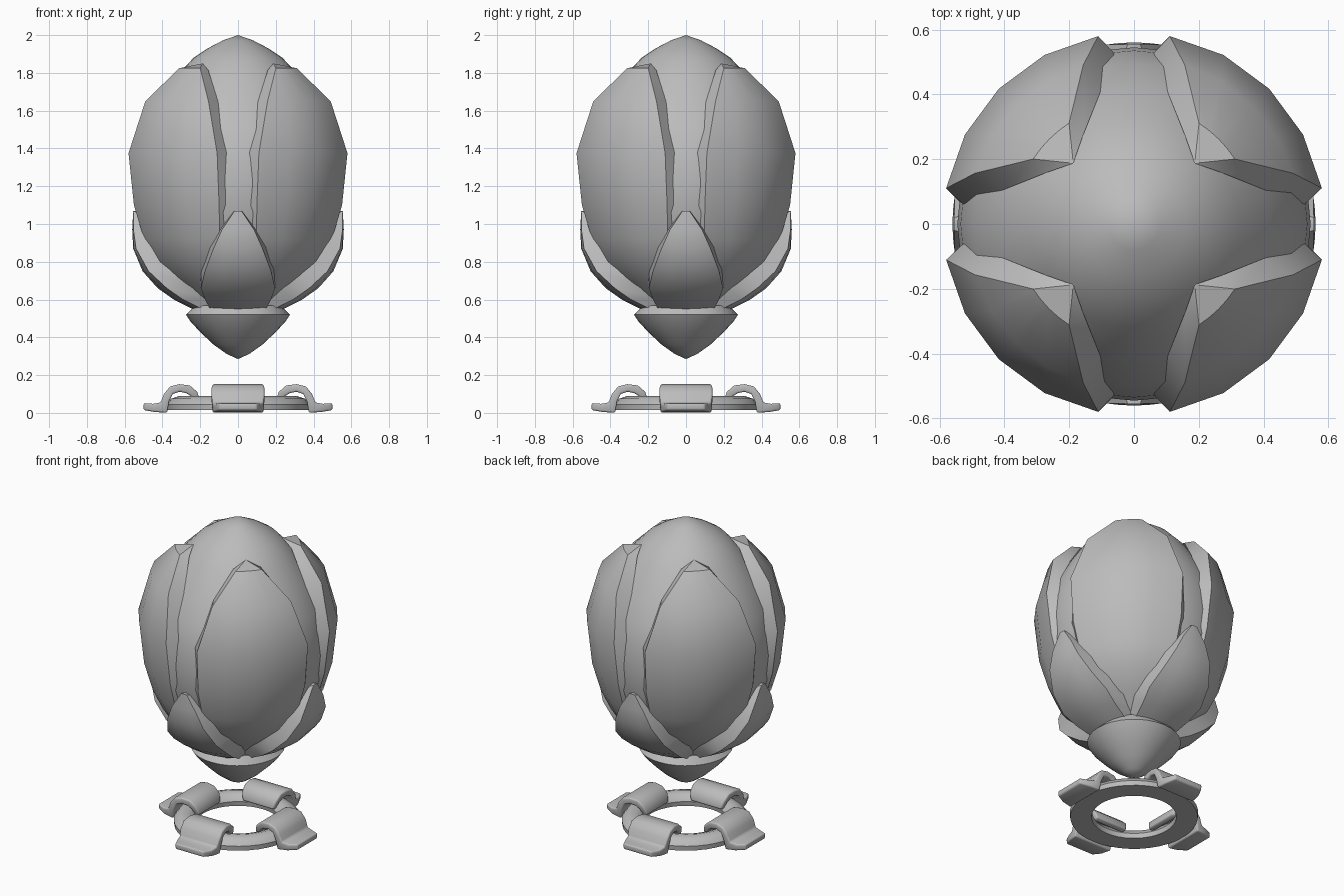
import bpy, bmesh, math
from mathutils import Vector

if "Cube" in bpy.data.objects:
    bpy.data.objects.remove(bpy.data.objects["Cube"])

grey = bpy.data.materials.new("grey")
grey.diffuse_color = (0.5, 0.5, 0.5, 1)
grey.use_nodes = True
grey.node_tree.nodes["Principled BSDF"].inputs["Base Color"].default_value = grey.diffuse_color


def polar(r, deg, z):
    a = math.radians(deg)
    return Vector((r * math.cos(a), r * math.sin(a), z))


def finish(bm, name, angle=30, bevel=0):
    bmesh.ops.remove_doubles(bm, verts=bm.verts, dist=1e-5)
    bmesh.ops.recalc_face_normals(bm, faces=bm.faces)
    me = bpy.data.meshes.new(name)
    bm.to_mesh(me)
    bm.free()
    me.materials.append(grey)
    ob = bpy.data.objects.new(name, me)
    bpy.context.collection.objects.link(ob)
    bpy.ops.object.select_all(action='DESELECT')
    ob.select_set(True)
    bpy.context.view_layer.objects.active = ob
    if bevel:
        m = ob.modifiers.new("rounding", 'BEVEL')
        m.width, m.segments, m.limit_method = bevel, 3, 'ANGLE'
        m.angle_limit = math.radians(50)
        bpy.ops.object.modifier_apply(modifier=m.name)
    bpy.ops.object.shade_smooth_by_angle(angle=math.radians(angle))
    return ob


def revolve(name, profile, n, angle=30, closed=False, wave=None):
    """Lathe an (r, z) profile; wave adds height by angle to given rows."""
    bm = bmesh.new()
    rings = []
    for i, (r, z) in enumerate(profile):
        ring = []
        for k in range(n):
            deg = 360 * k / n
            dz = wave(i, math.radians(deg)) if wave else 0
            ring.append(bm.verts.new(polar(r, deg, z + dz)))
        rings.append(ring)
    if closed:
        rings.append(rings[0])
    for a, b in zip(rings, rings[1:]):
        for k in range(n):
            j = (k + 1) % n
            bm.faces.new((a[k], a[j], b[j], b[k]))
    return finish(bm, name, angle)


def petal(name, centre, rows, tip):
    """Curved shell with a sloping lip; rows = z, r, half angle, lip z, r, half angle."""
    bm = bmesh.new()
    grid = []
    for z, r, a, zi, ri, ai in rows:
        pts = [polar(ri, centre - ai, zi)]
        pts += [polar(r, centre + a * t / 2, z) for t in range(-2, 3)]
        pts.append(polar(ri, centre + ai, zi))
        grid.append([bm.verts.new(p) for p in pts])
    for a, b in zip(grid, grid[1:]):
        for k in range(6):
            bm.faces.new((a[k], a[k + 1], b[k + 1], b[k]))
    top = bm.verts.new(polar(tip[0], centre, tip[1]))
    first = grid[0]
    bm.faces.new((top, first[1], first[0]))
    bm.faces.new([top] + first[1:6][::-1])
    bm.faces.new((top, first[6], first[5]))
    return finish(bm, name, 27)


# Inner egg
revolve("inner_bud", [(0, 2.0), (.08, 1.972), (.16, 1.93), (.235, 1.88), (.32, 1.79),
                      (.42, 1.64), (.495, 1.5), (.535, 1.36), (.545, 1.22), (.535, 1.06),
                      (.49, .92), (.4, .77), (.28, .64), (.16, .55), (0, .52)], 32)

# Four large diagonal petals and four small lower petals
large = [(1.825, .37, 12.2, 1.815, .315, 15), (1.65, .515, 27.3, 1.65, .415, 30.2),
         (1.375, .59, 34.2, 1.375, .53, 38.4), (1.1, .56, 34.7, 1.1, .525, 39.2),
         (.92, .507, 34, .92, .475, 39), (.8, .45, 31, .8, .41, 35),
         (.68, .335, 26, .68, .3, 30), (.55, .18, 15, .55, .15, 20)]
small = [(1.068, .555, 2, 1.06, .53, 3), (.97, .56, 8.7, .97, .515, 10.5),
         (.87, .555, 13.5, .88, .47, 18.5), (.75, .505, 20.3, .76, .38, 31),
         (.66, .425, 27.5, .67, .30, 42), (.6, .34, 31, .61, .23, 48),
         (.55, .24, 38, .55, .18, 55)]
for q in range(4):
    petal(f"large_petal_{q + 1}", 45 + 90 * q, large, (.265, 1.85))
    petal(f"small_petal_{q + 1}", 90 * q, small, (.53, 1.07))

# Pointed base cup with a gently waved rim
revolve("base_cup", [(0, .285), (.06, .312), (.13, .362), (.2, .428), (.25, .482),
                     (.276, .52), (.245, .56), (.12, .55), (0, .55)], 32, 40,
        wave=lambda i, a: -.01 * math.cos(4 * a) if i == 6 else 0)

# Ring with flat underside
revolve("ground_ring", [(.25, .015), (.245, .045), (.265, .075), (.31, .09), (.355, .075),
                        (.378, .045), (.375, .015)], 40, 40, closed=True)


# Clamps hooked over the ring: (outer r, z, inner r, z, half width)
clamp = [(.2, .06, .235, .05, .11), (.215, .11, .25, .09, .125), (.255, .145, .275, .105, .13),
         (.31, .152, .31, .112, .135), (.36, .14, .345, .1, .14), (.392, .1, .365, .06, .14),
         (.41, .055, .375, .0, .135), (.45, .048, .44, .005, .125), (.5, .052, .5, .015, .1)]
for q in range(4):
    bm = bmesh.new()
    u, v = polar(1, 90 * q, 0), polar(1, 90 * q + 90, 0)
    loops = []
    for ro, zo, ri, zi, w in clamp:
        pts = [(ro, zo, -w), (ro, zo, w), (ri, zi, w), (ri, zi, -w)]
        loops.append([bm.verts.new(u * r + v * s + Vector((0, 0, z))) for r, z, s in pts])
    for a, b in zip(loops, loops[1:]):
        for k in range(4):
            j = (k + 1) % 4
            bm.faces.new((a[k], a[j], b[j], b[k]))
    bm.faces.new(loops[0])
    bm.faces.new(loops[-1])
    finish(bm, f"ring_clamp_{q + 1}", 40, .01)
